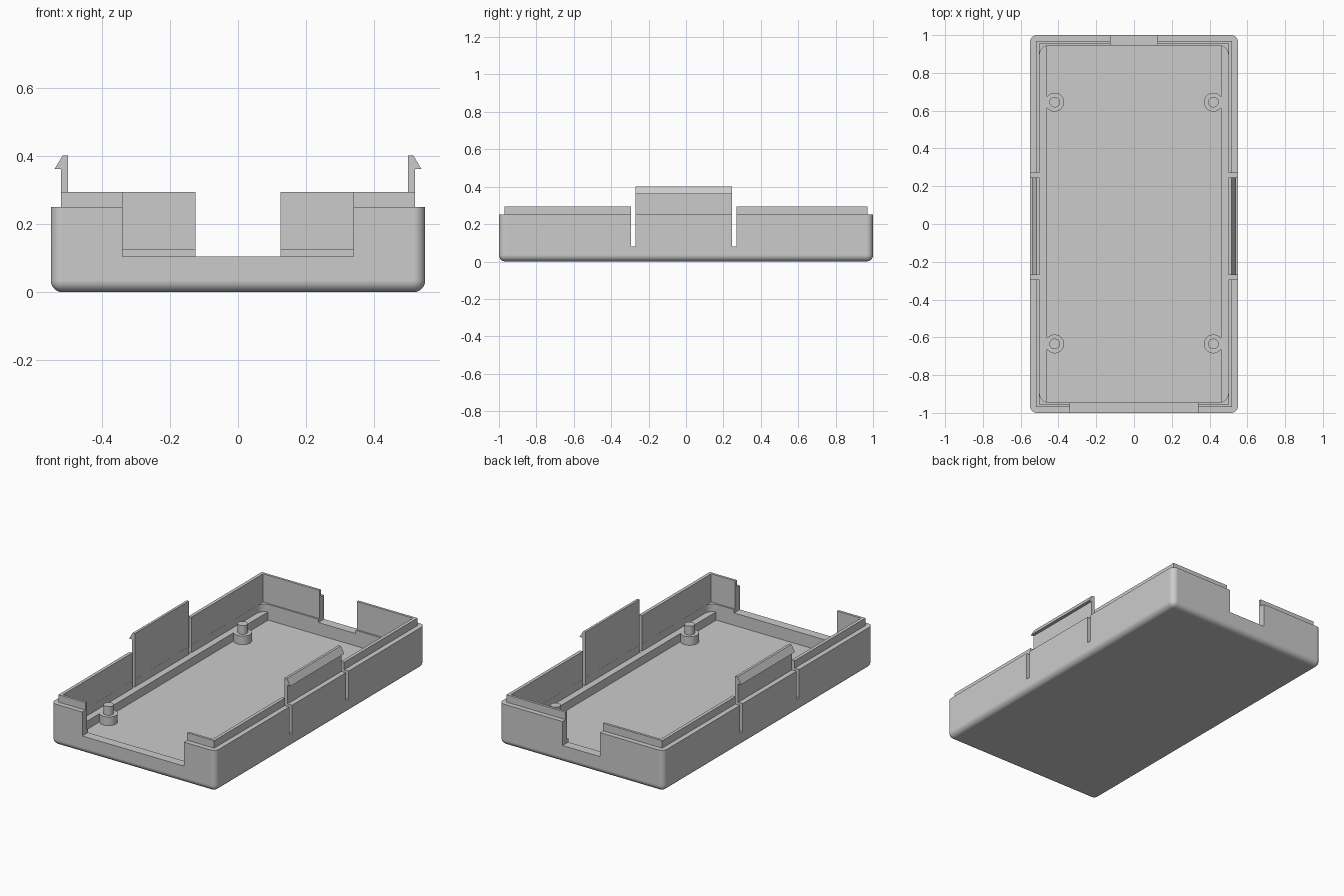
import bpy, bmesh, math

if "Cube" in bpy.data.objects:
    bpy.data.objects.remove(bpy.data.objects["Cube"])

grey = bpy.data.materials.new("light_grey_plastic")
grey.diffuse_color = (0.6, 0.6, 0.6, 1)
grey.use_nodes = True
grey.node_tree.nodes["Principled BSDF"].inputs["Base Color"].default_value = grey.diffuse_color


def finish(name, bm):
    bmesh.ops.recalc_face_normals(bm, faces=bm.faces[:])
    me = bpy.data.meshes.new(name)
    bm.to_mesh(me)
    bm.free()
    me.materials.append(grey)
    ob = bpy.data.objects.new(name, me)
    bpy.context.collection.objects.link(ob)
    return ob


def box(name, x0, x1, y0, y1, z0, z1, radius=0, rule=None, segments=8):
    """Axis-aligned box; edges picked by rule(edge) are rounded."""
    bm = bmesh.new()
    bmesh.ops.create_cube(bm, size=1)
    for v in bm.verts:
        v.co = (x0 if v.co.x < 0 else x1,
                y0 if v.co.y < 0 else y1,
                z0 if v.co.z < 0 else z1)
    if radius:
        edges = [e for e in bm.edges if rule(e)]
        bmesh.ops.bevel(bm, geom=edges, offset=radius, segments=segments,
                        profile=0.5, affect='EDGES')
    return finish(name, bm)


def cylinder(name, x, y, z0, z1, r):
    bm = bmesh.new()
    bmesh.ops.create_cone(bm, cap_ends=True, segments=32, radius1=r, radius2=r, depth=z1 - z0)
    bmesh.ops.translate(bm, verts=bm.verts[:], vec=(x, y, (z0 + z1) / 2))
    return finish(name, bm)


def activate(ob):
    bpy.ops.object.select_all(action='DESELECT')
    ob.select_set(True)
    bpy.context.view_layer.objects.active = ob


def combine(target, other, operation):
    mod = target.modifiers.new("bool", 'BOOLEAN')
    mod.operation = operation
    mod.solver = 'EXACT'
    mod.object = other
    activate(target)
    bpy.ops.object.modifier_apply(modifier=mod.name)
    bpy.data.objects.remove(other)


def smooth(ob):
    activate(ob)
    bpy.ops.object.shade_smooth_by_angle(angle=math.radians(30))


def vertical(e):
    a, b = e.verts
    return abs(a.co.z - b.co.z) > 0.01


# Tray body: rounded corners and bottom, with a thin raised lip
tray = box("tray", -0.55, 0.55, -1, 1, 0, 0.25, 0.035,
           lambda e: min(v.co.z for v in e.verts) < 0.01)
combine(tray, box("lip", -0.52, 0.52, -0.97, 0.97, 0.15, 0.295), 'UNION')

# Hollow: round-cornered lower well, square upper well that leaves end ledges
combine(tray, box("lower_well", -0.4995, 0.4995, -0.945, 0.945, 0.03, 0.14,
                  0.05, vertical), 'DIFFERENCE')
combine(tray, box("upper_well", -0.5, 0.5, -0.955, 0.955, 0.125, 0.5), 'DIFFERENCE')

# Connector openings in the front and back walls
combine(tray, box("front_opening", -0.34, 0.34, -1.1, -0.9, 0.105, 0.5), 'DIFFERENCE')
combine(tray, box("back_opening", -0.125, 0.125, 0.9, 1.1, 0.105, 0.5), 'DIFFERENCE')

# Slots either side of each flexible clip
for side in (-1, 1):
    xa, xb = sorted((side * 0.48, side * 0.6))
    for y in (-0.295, 0.245):
        combine(tray, box("slot", xa, xb, y, y + 0.025, 0.081, 0.5), 'DIFFERENCE')
smooth(tray)
weighted = tray.modifiers.new("flat_faces", 'WEIGHTED_NORMAL')
weighted.keep_sharp = True

# Clips, support rails and mounting posts on both sides
clip_profile = [(0.50, 0.294), (0.50, 0.402), (0.515, 0.402),
                (0.539, 0.362), (0.52, 0.362), (0.52, 0.294)]
for side, label in ((-1, "left"), (1, "right")):
    bm = bmesh.new()
    face = bm.faces.new([bm.verts.new((side * x, -0.27, z)) for x, z in clip_profile])
    ext = bmesh.ops.extrude_face_region(bm, geom=[face])
    bmesh.ops.translate(bm, vec=(0, 0.515, 0),
                        verts=[g for g in ext["geom"] if isinstance(g, bmesh.types.BMVert)])
    finish(label + "_clip", bm)

    xa, xb = sorted((side * 0.46, side * 0.505))
    box(label + "_rail", xa, xb, -0.95, 0.95, 0.02, 0.08)

    for y, end in ((-0.635, "front"), (0.645, "back")):
        smooth(cylinder(f"{end}_{label}_standoff", side * 0.42, y, 0.02, 0.082, 0.05))
        smooth(cylinder(f"{end}_{label}_pin", side * 0.42, y, 0.07, 0.135, 0.028))
